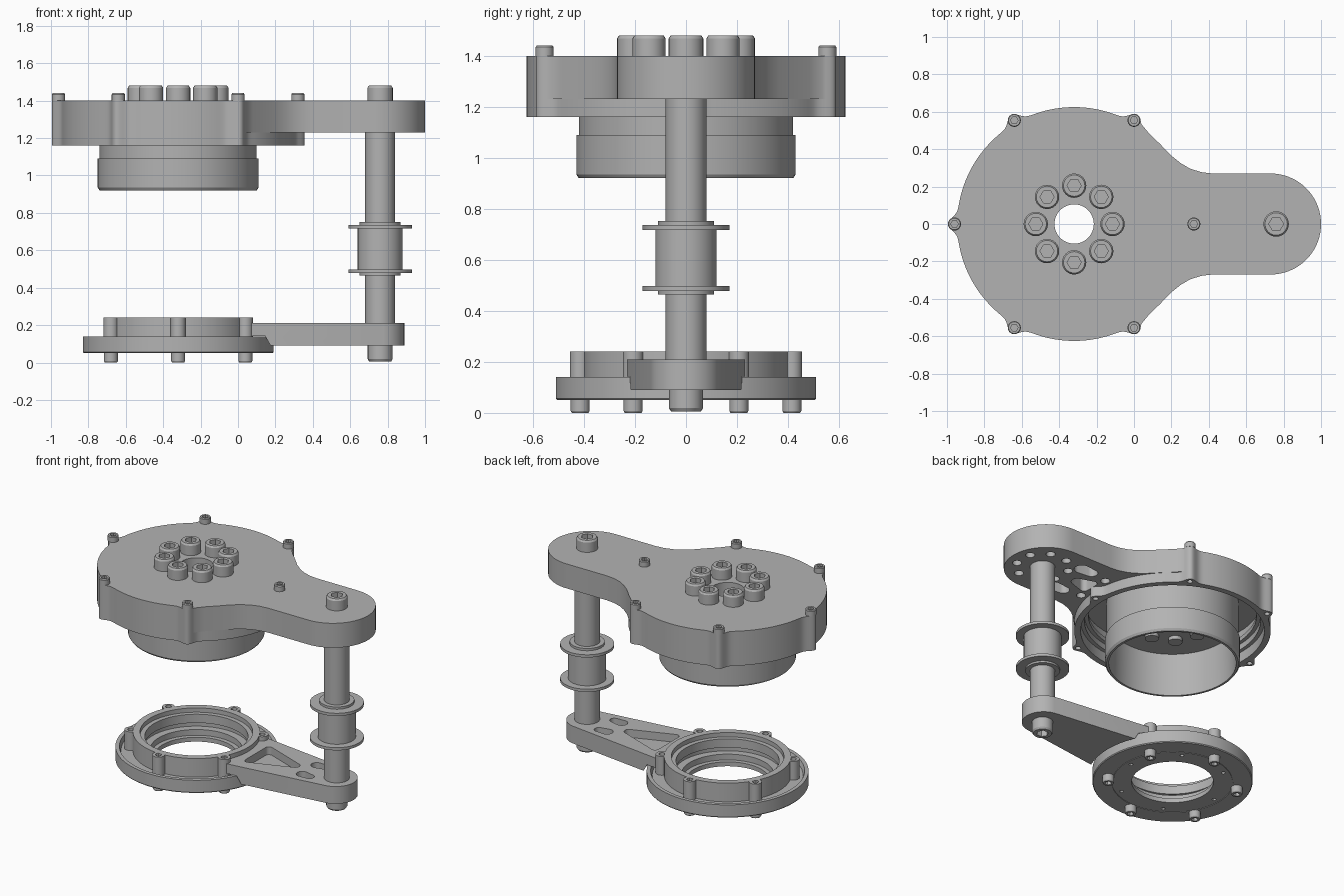
import bpy
import bmesh
from math import cos, sin, pi, tau, exp, radians
from mathutils import Vector
from mathutils.geometry import convex_hull_2d

cube = bpy.data.objects.get("Cube")
if cube:
    bpy.data.objects.remove(cube, do_unlink=True)

HUB = (-0.32, 0)
SHAFT = (0.76, 0)

metal = bpy.data.materials.new("grey_metal")
metal.use_nodes = True
GREY = (0.45, 0.45, 0.45, 1)
metal.diffuse_color = GREY
metal.node_tree.nodes["Principled BSDF"].inputs["Base Color"].default_value = GREY


def finish(bm, name):
    bmesh.ops.recalc_face_normals(bm, faces=bm.faces)
    mesh = bpy.data.meshes.new(name)
    bm.to_mesh(mesh)
    bm.free()
    mesh.materials.append(metal)
    obj = bpy.data.objects.new(name, mesh)
    bpy.context.collection.objects.link(obj)
    return obj


def activate(obj):
    bpy.ops.object.select_all(action='DESELECT')
    obj.select_set(True)
    bpy.context.view_layer.objects.active = obj


def smooth(obj):
    activate(obj)
    bpy.ops.object.shade_smooth_by_angle(angle=radians(30))
    return obj


def prism(name, points, z0, z1):
    """Extrude a flat outline from z0 to z1."""
    bm = bmesh.new()
    low = [bm.verts.new((x, y, z0)) for x, y in points]
    high = [bm.verts.new((x, y, z1)) for x, y in points]
    bm.faces.new(low)
    bm.faces.new(high)
    for i in range(len(low)):
        j = (i + 1) % len(low)
        bm.faces.new((low[i], low[j], high[j], high[i]))
    return finish(bm, name)


def lathe(name, profile, centre, seg=64, closed=True):
    """Spin (r, z) points; a third value marks a hexagonal ring."""
    bm = bmesh.new()
    rings = []
    for p in profile:
        ring = []
        for i in range(seg):
            a = tau * i / seg
            r = p[0]
            if len(p) > 2:
                r /= cos(a % (pi / 3) - pi / 6)
            ring.append(bm.verts.new((centre[0] + r * cos(a), centre[1] + r * sin(a), p[1])))
        rings.append(ring)
    pairs = list(zip(rings, rings[1:]))
    if closed:
        pairs.append((rings[-1], rings[0]))
    else:
        bm.faces.new(rings[0])
        bm.faces.new(rings[-1])
    for a, b in pairs:
        for i in range(seg):
            j = (i + 1) % seg
            bm.faces.new((a[i], a[j], b[j], b[i]))
    return finish(bm, name)


def rod(name, centre, r, z0, z1, seg=64):
    return lathe(name, [(r, z0), (r, z1)], centre, seg, closed=False)


def hull(circles, seg=32):
    """Rounded outline wrapped around circles (x, y, r)."""
    pts = [Vector((x + r * cos(tau * i / seg), y + r * sin(tau * i / seg)))
           for x, y, r in circles for i in range(seg)]
    return [pts[i] for i in convex_hull_2d(pts)]


def cut(obj, cutters):
    for c in cutters:
        c.hide_render = True
        mod = obj.modifiers.new("cut", 'BOOLEAN')
        mod.operation = 'DIFFERENCE'
        mod.solver = 'EXACT'
        mod.object = c
        activate(obj)
        bpy.ops.object.modifier_apply(modifier=mod.name)
        bpy.data.objects.remove(c, do_unlink=True)


def around(centre, r, n, start=0):
    return [(centre[0] + r * cos(radians(start) + tau * i / n),
             centre[1] + r * sin(radians(start) + tau * i / n)) for i in range(n)]


def screw(name, centre, r, base, tip):
    """Socket head screw from its seat at base to its face at tip."""
    d = tip - base
    smooth(lathe(name, [(r, base), (r, tip - 0.15 * d), (r * 0.88, tip),
                        (r * 0.5, tip, 1), (r * 0.5, tip - 0.6 * d, 1)],
                 centre, 24, closed=False))


# Upper housing: round hub with screw bosses, blending into an arm
def hub_point(deg):
    off = (deg + 30) % 60 - 30
    r = 0.625 + 0.05 * exp(-(off / 4) ** 2)
    return (HUB[0] + r * cos(radians(deg)), r * sin(radians(deg)))


half = [(0.73 + 0.27 * cos(radians(a)), 0.27 * sin(radians(a))) for a in range(0, 91, 5)]
half += [(0.42, 0.27), (0.36, 0.277), (0.3, 0.296), (0.25, 0.325),
         (0.2, 0.365), (0.14, 0.427), (0.08, 0.485)]
half += [hub_point(a) for a in range(56, 181, 1)]
outline = half + [(x, -y) for x, y in reversed(half[1:-1])]

housing = prism("upper_housing", outline, 1.23, 1.40)
cutters = [rod("cavity", HUB, 0.56, 1.1, 1.365), rod("bore", HUB, 0.105, 1.1, 1.5)]
cutters += [rod("hole", p, 0.03, 1.1, 1.36, 16) for p in around(SHAFT, 0.17, 8, 22.5)]
cutters.append(prism("centre_pocket", hull([(0.47, 0, 0.04), (0.38, 0.04, 0.03),
                                            (0.38, -0.04, 0.03)]), 1.1, 1.36))
for s in (1, -1):
    cutters.append(prism("side_pocket", hull([(0.55, 0.14 * s, 0.05),
                                              (0.47, 0.14 * s, 0.04)]), 1.1, 1.36))
    cutters.append(rod("hole", (0.34, 0.12 * s), 0.03, 1.1, 1.36, 16))
cut(housing, cutters)
smooth(housing)

# Lower lip of the housing
rim = prism("housing_rim", [hub_point(a) for a in range(0, 360, 1)], 1.16, 1.23)
cut(rim, [rod("opening", HUB, 0.585, 1.1, 1.3)]
    + [rod("hole", p, 0.018, 1.1, 1.2, 16) for p in around(HUB, 0.64, 6)])
smooth(rim)
smooth(lathe("seal_ring", [(0.535, 1.27), (0.562, 1.27), (0.562, 1.3), (0.535, 1.3)], HUB))

# Drum hanging from the hub, open underneath
smooth(lathe("drum", [(0.105, 1.22), (0.40, 1.22), (0.405, 0.92), (0.42, 0.92),
                      (0.43, 0.935), (0.43, 1.09), (0.42, 1.09), (0.42, 1.366),
                      (0.105, 1.366)], HUB, 96))

# Screws of the upper assembly
for p in around(HUB, 0.205, 8):
    screw("hub_bolt", p, 0.065, 1.40, 1.48)
    smooth(rod("hub_bolt_end", p, 0.045, 1.195, 1.22, 24))
for p in around(HUB, 0.64, 6):
    screw("rim_screw", p, 0.035, 1.40, 1.44)
screw("shaft_top_bolt", SHAFT, 0.068, 1.40, 1.48)
screw("shaft_bottom_bolt", SHAFT, 0.067, 0.09, 0.006)

# Shaft with flanged pulley
smooth(rod("shaft", SHAFT, 0.08, 0.2, 1.235))
smooth(lathe("pulley", [(0.11, 0.465), (0.11, 0.478), (0.17, 0.478), (0.17, 0.497),
                        (0.12, 0.497), (0.12, 0.717), (0.17, 0.717), (0.17, 0.736),
                        (0.11, 0.736), (0.11, 0.752)], SHAFT, closed=False))

# Lower ring with stepped bore and rim groove
ring = lathe("lower_ring", [(0.26, 0.05), (0.382, 0.05), (0.382, 0.054), (0.387, 0.054),
                            (0.387, 0.05), (0.505, 0.05), (0.51, 0.056), (0.51, 0.14),
                            (0.485, 0.14), (0.475, 0.11), (0.40, 0.11), (0.40, 0.24),
                            (0.355, 0.24), (0.355, 0.21), (0.325, 0.21), (0.325, 0.15),
                            (0.34, 0.15), (0.34, 0.12), (0.29, 0.12), (0.29, 0.08),
                            (0.26, 0.08)], HUB, 96)
cut(ring, [rod("hole", p, 0.013, 0, 0.07, 12) for p in around(HUB, 0.345, 6)])
smooth(ring)
for p in around(HUB, 0.415, 6, 30):
    smooth(lathe("ring_boss", [(0.04, 0.1), (0.04, 0.24), (0.02, 0.24), (0.02, 0.18)],
                 p, 24, closed=False))
    screw("ring_screw", p, 0.037, 0.05, 0)

# Lower arm with lightening pockets, tapering from ring to shaft
arm = prism("lower_arm", hull([(0.75, 0, 0.14), (0.07, 0.2, 0.03), (0.07, -0.2, 0.03)]),
            0.09, 0.21)
cutters = [lathe("ring_clearance", [(0.55, 0.07), (0.515, 0.142)], HUB, closed=False),
           prism("wedge_pocket", hull([(0.16, 0.11, 0.025), (0.16, -0.11, 0.025),
                                       (0.44, 0, 0.03)]), 0.155, 0.3)]
for s in (1, -1):
    cutters.append(prism("oval_pocket", hull([(0.55, 0.08 * s, 0.038),
                                              (0.61, 0.085 * s, 0.03)]), 0.13, 0.3))
cut(arm, cutters)
smooth(arm)
